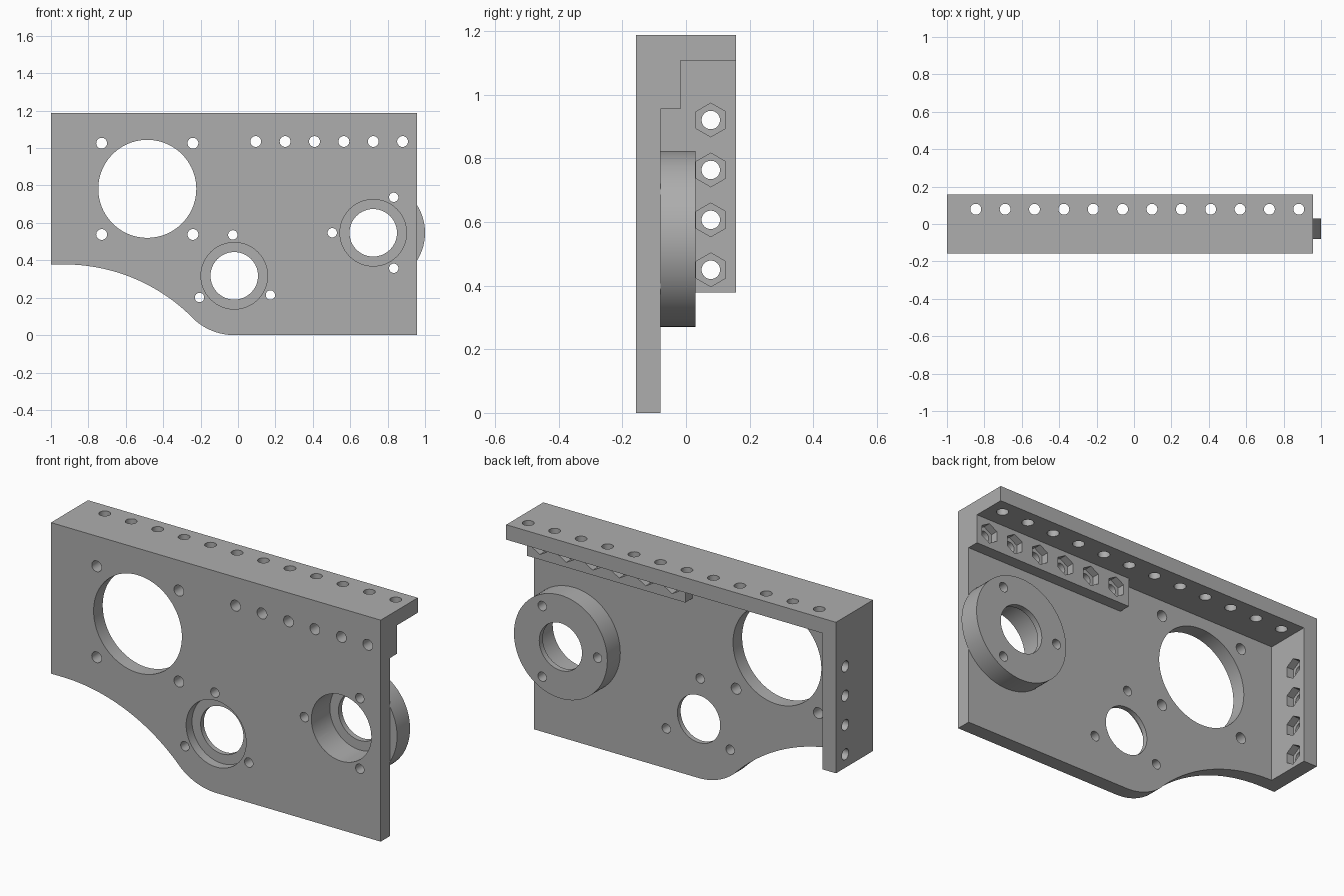
import bpy, bmesh
from math import sin, cos, pi, radians
from mathutils import Matrix, Vector

cube = bpy.data.objects.get("Cube")
if cube:
    bpy.data.objects.remove(cube, do_unlink=True)

grey = bpy.data.materials.new("machined grey")
grey.use_nodes = True
grey.diffuse_color = (0.42, 0.42, 0.42, 1)
grey.node_tree.nodes["Principled BSDF"].inputs["Base Color"].default_value = (0.42, 0.42, 0.42, 1)

TOP, BOTTOM = 1.188, 0.378
FRONT, BACK, PLATE_BACK = -0.157, 0.157, -0.08
LEFT, RIGHT = -1.0, 0.957
WALL = 0.08

TURN_Y = Matrix.Rotation(pi / 2, 4, 'X')
TURN = {'Z': Matrix(), 'Y': TURN_Y, 'X': Matrix.Rotation(pi / 2, 4, 'Z') @ TURN_Y}


def finish(bm, name):
    bmesh.ops.recalc_face_normals(bm, faces=bm.faces)
    mesh = bpy.data.meshes.new(name)
    bm.to_mesh(mesh)
    bm.free()
    mesh.materials.append(grey)
    obj = bpy.data.objects.new(name, mesh)
    bpy.context.collection.objects.link(obj)
    return obj


def box(name, x0, x1, y0, y1, z0, z1):
    bm = bmesh.new()
    size = Vector((x1 - x0, y1 - y0, z1 - z0))
    mid = Vector((x0 + x1, y0 + y1, z0 + z1)) / 2
    bmesh.ops.create_cube(bm, size=1, matrix=Matrix.Translation(mid) @ Matrix.Diagonal(size).to_4x4())
    return finish(bm, name)


def rod(bm, axis, start, end, centre, r, sides=32):
    """Prism along an axis; centre gives the two other coordinates in order."""
    pos = list(centre)
    pos.insert("XYZ".index(axis), (start + end) / 2)
    bmesh.ops.create_cone(bm, cap_ends=True, segments=sides, radius1=r, radius2=r,
                          depth=end - start, matrix=Matrix.Translation(pos) @ TURN[axis])


def combine(target, tool, operation):
    mod = target.modifiers.new(operation, 'BOOLEAN')
    mod.operation, mod.solver, mod.object = operation, 'EXACT', tool
    bpy.ops.object.select_all(action='DESELECT')
    bpy.context.view_layer.objects.active = target
    target.select_set(True)
    bpy.ops.object.modifier_apply(modifier=mod.name)
    bpy.data.objects.remove(tool, do_unlink=True)


# Main plate: concave sweep into a convex corner around the lower bearing
low = (-0.02, 0.317)
high = (0.723, 0.547)
sweep_r = 0.97
outline = [(LEFT, TOP), (LEFT, BOTTOM)]
for i in range(25):
    a = pi / 4 * i / 24
    outline.append((-0.93 + sweep_r * sin(a), BOTTOM - sweep_r * (1 - cos(a))))
for i in range(1, 17):
    a = pi / 4 * (1 - i / 16)
    outline.append((low[0] - low[1] * sin(a), low[1] * (1 - cos(a))))
outline += [(RIGHT, 0), (RIGHT, TOP)]
bm = bmesh.new()
face = bm.faces.new([bm.verts.new((x, FRONT, z)) for x, z in outline])
ext = bmesh.ops.extrude_face_region(bm, geom=[face])
bmesh.ops.translate(bm, vec=(0, PLATE_BACK - FRONT, 0),
                    verts=[g for g in ext["geom"] if isinstance(g, bmesh.types.BMVert)])
bracket = finish(bm, "mounting_bracket")

# Top flange, side wall, nut rib and bearing boss
inner = FRONT + 0.04
combine(bracket, box("top_flange", LEFT, RIGHT, FRONT, BACK, TOP - WALL, TOP), 'UNION')
combine(bracket, box("side_wall", LEFT, LEFT + WALL, FRONT, BACK, BOTTOM, TOP), 'UNION')
combine(bracket, box("nut_rib", 0.017, RIGHT, inner, -0.018, 0.955, TOP - 0.04), 'UNION')
bm = bmesh.new()
rod(bm, 'Y', PLATE_BACK, 0.03, high, 0.277, 96)
combine(bracket, finish(bm, "bearing_boss"), 'UNION')

rib_x = [0.095 + 0.157 * i for i in range(6)]
wall_z = [0.45 + 0.157 * i for i in range(4)]

# Bearing seats and hexagonal nut pockets
bm = bmesh.new()
rod(bm, 'Y', -0.3, 0.0, high, 0.178, 64)
rod(bm, 'Y', -0.3, FRONT + 0.05, low, 0.178, 64)
for x in rib_x:
    rod(bm, 'Y', -0.058, 0.02, (x, 1.035), 0.053, 6)
for z in wall_z:
    rod(bm, 'X', LEFT + 0.04, LEFT + 0.12, (0.078, z), 0.053, 6)
combine(bracket, finish(bm, "seat_cutter"), 'DIFFERENCE')

# Through holes
bm = bmesh.new()
motor = (-0.485, 0.782)
rod(bm, 'Y', -0.3, 0.3, motor, 0.262, 96)
for sx in (-1, 1):
    for sz in (-1, 1):
        rod(bm, 'Y', -0.3, 0.1, (motor[0] + sx * 0.244, motor[1] + sz * 0.244), 0.029)
for centre, first in ((high, 60), (low, 92)):
    rod(bm, 'Y', -0.3, 0.3, centre, 0.127, 64)
    for k in range(3):
        a = radians(first + 120 * k)
        rod(bm, 'Y', -0.3, 0.3, (centre[0] + 0.219 * cos(a), centre[1] + 0.219 * sin(a)), 0.025)
for x in rib_x:
    rod(bm, 'Y', -0.3, 0.02, (x, 1.035), 0.029)
for z in wall_z:
    rod(bm, 'X', LEFT - 0.1, LEFT + 0.12, (0.078, z), 0.029)
for i in range(12):
    rod(bm, 'Z', TOP - 0.1, TOP + 0.1, (-0.846 + 0.157 * i, 0.079), 0.029)
combine(bracket, finish(bm, "hole_cutter"), 'DIFFERENCE')

bracket.select_set(True)
bpy.context.view_layer.objects.active = bracket
bpy.ops.object.shade_smooth_by_angle(angle=radians(30))
